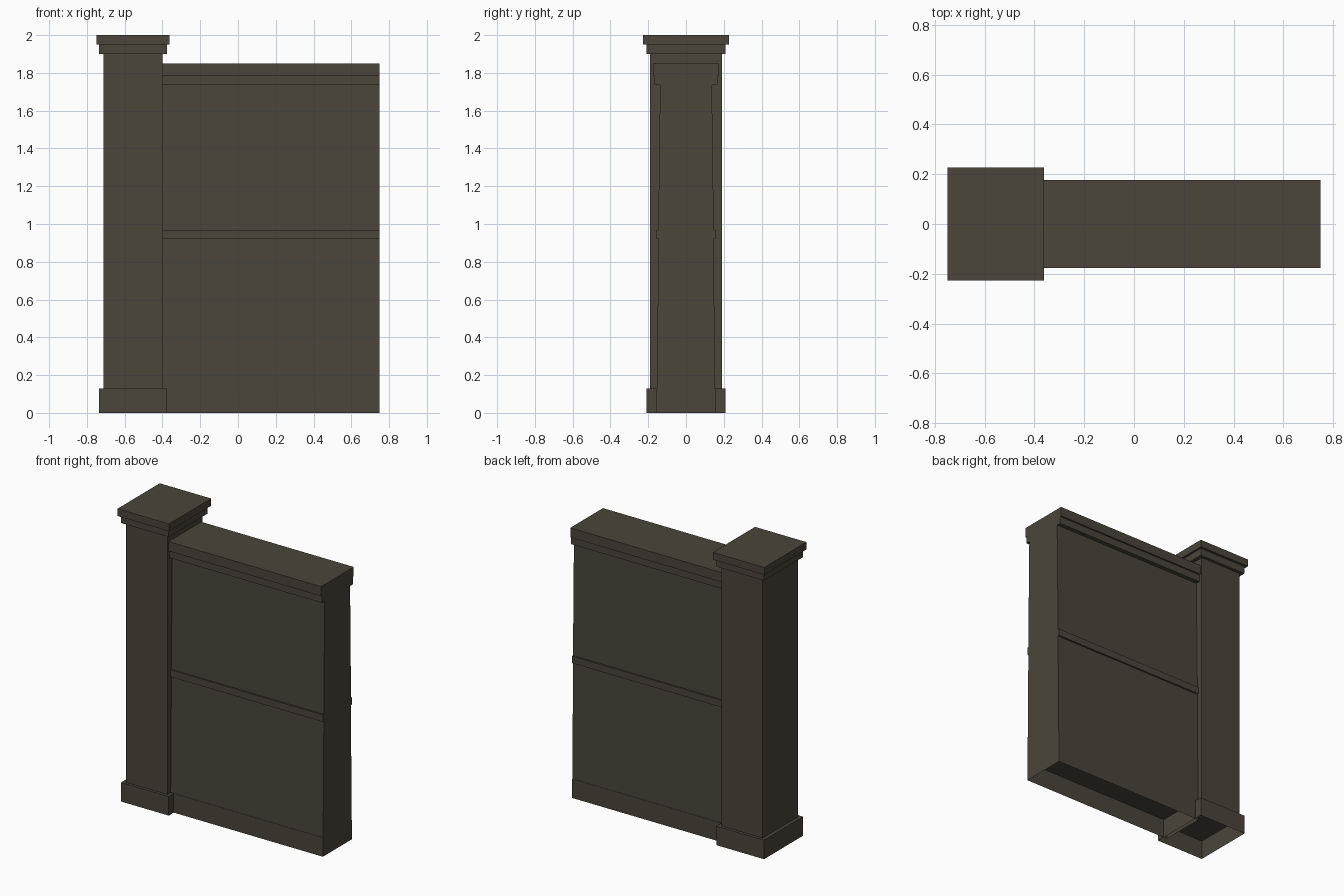
import bpy, bmesh

if "Cube" in bpy.data.objects:
    bpy.data.objects.remove(bpy.data.objects["Cube"])

stone = bpy.data.materials.new("dark_stone")
stone.diffuse_color = (0.07, 0.06, 0.043, 1)
stone.use_nodes = True
stone.node_tree.nodes["Principled BSDF"].inputs["Base Color"].default_value = stone.diffuse_color


def finish(name, bm):
    bmesh.ops.recalc_face_normals(bm, faces=bm.faces)
    me = bpy.data.meshes.new(name)
    bm.to_mesh(me)
    bm.free()
    me.materials.append(stone)
    ob = bpy.data.objects.new(name, me)
    bpy.context.collection.objects.link(ob)
    return ob


def block(name, x, hx, hy, z0, z1, open_bottom=False):
    """Box centred on (x, 0); optionally without its underside."""
    bm = bmesh.new()
    bmesh.ops.create_cube(bm, size=1)
    for v in bm.verts:
        v.co = (x + v.co.x * 2 * hx, v.co.y * 2 * hy, z0 if v.co.z < 0 else z1)
    bmesh.ops.recalc_face_normals(bm, faces=bm.faces)
    if open_bottom:
        low = [f for f in bm.faces if f.normal.z < -0.5]
        bmesh.ops.delete(bm, geom=low, context='FACES_ONLY')
    return finish(name, bm)


def extrude_profile(name, half, x0, x1):
    """Mirror a (half width, z) outline in y and extrude it along x."""
    pts = half + [(-y, z) for y, z in reversed(half)]
    bm = bmesh.new()
    face = bm.faces.new([bm.verts.new((x0, y, z)) for y, z in pts])
    res = bmesh.ops.extrude_face_region(bm, geom=[face], use_keep_orig=True)
    for v in res["geom"]:
        if isinstance(v, bmesh.types.BMVert):
            v.co.x = x1
    return finish(name, bm)


# Pillar: plinth, shaft and stepped cap
PX = -0.556
block("pillar_base", PX, 0.18, 0.21, 0.0, 0.13, True)
block("pillar_shaft", PX, 0.156, 0.19, 0.13, 1.90)
block("pillar_cap_lower", PX, 0.18, 0.21, 1.90, 1.95)
block("pillar_cap_upper", PX, 0.194, 0.227, 1.95, 2.0)

# Wall: hollow skirting, then a tapered body with belt and coping
WX0, WX1 = -0.402, 0.75
block("wall_base", (WX0 + WX1) / 2, (WX1 - WX0) / 2, 0.156, 0.0, 0.13, True)
extrude_profile("wall_body", [
    (0.154, 0.13), (0.146, 0.92),
    (0.157, 0.92), (0.157, 0.968),
    (0.147, 0.968), (0.137, 1.735),
    (0.166, 1.735), (0.166, 1.785),
    (0.176, 1.785), (0.176, 1.85)], WX0, WX1)
